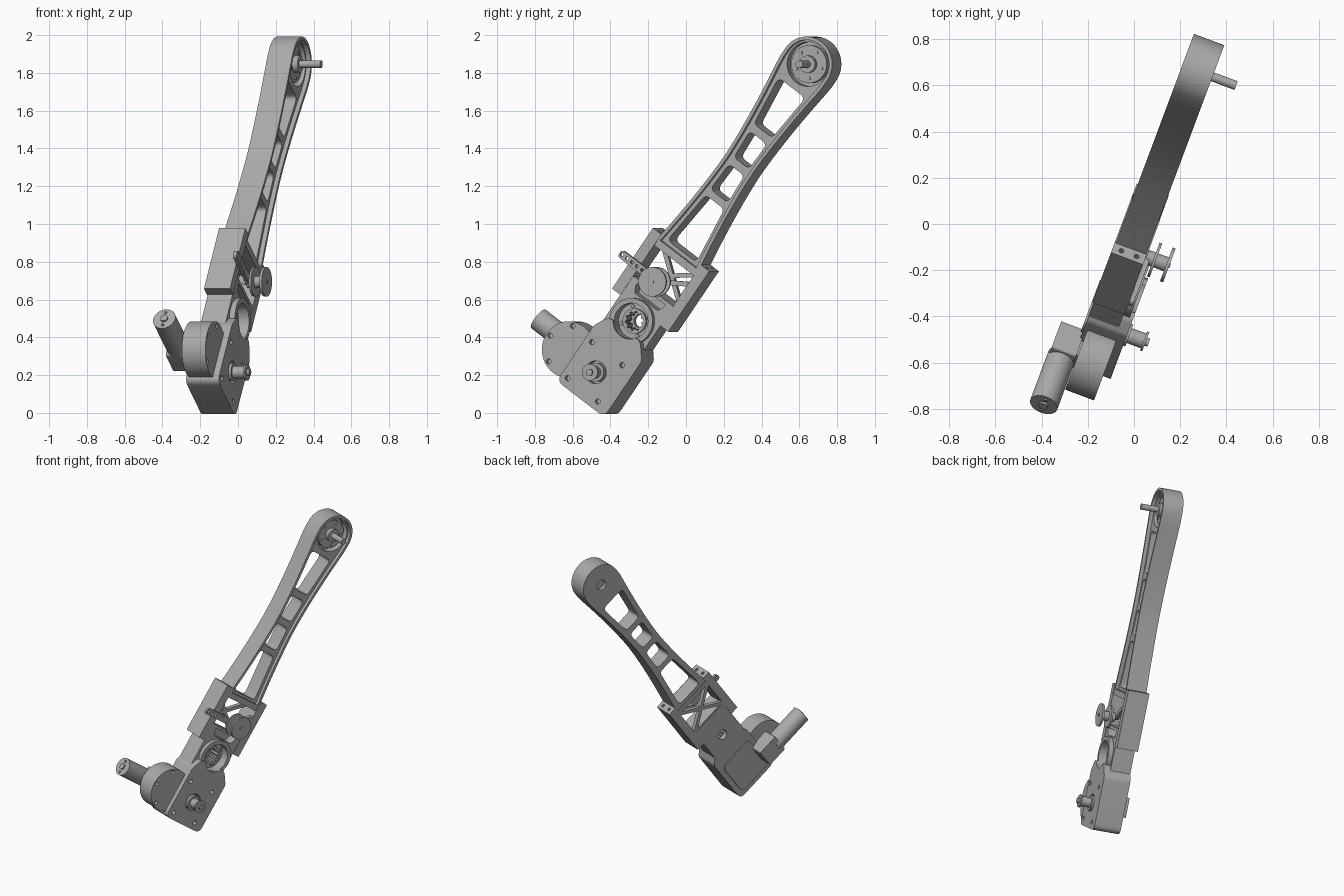
import bpy, bmesh
from math import sin, cos, pi, radians
from mathutils import Matrix, Vector

if "Cube" in bpy.data.objects:
    bpy.data.objects.remove(bpy.data.objects["Cube"])

# Single machined-metal colour
metal = bpy.data.materials.new("grey metal")
metal.use_nodes = True
metal.diffuse_color = (0.4, 0.4, 0.4, 1)
metal.node_tree.nodes["Principled BSDF"].inputs["Base Color"].default_value = (0.4, 0.4, 0.4, 1)

# Local frame: S runs up the arm, T across it, W out of the front plate
TURN, LEAN = radians(20.5), radians(54.25)
across = Vector((sin(TURN), cos(TURN), 0))
up = Vector((0, 0, 1))
S = across * cos(LEAN) + up * sin(LEAN)
T = -across * sin(LEAN) + up * cos(LEAN)
W = across.cross(up)
ORIGIN = across * -0.459 + up * 0.215
FRAME = Matrix((S, T, W)).transposed().to_4x4()
FRAME.translation = ORIGIN
LENGTH = 2.01


def finish(name, bm):
    mesh = bpy.data.meshes.new(name)
    bmesh.ops.recalc_face_normals(bm, faces=bm.faces[:])
    bm.to_mesh(mesh)
    bm.free()
    mesh.materials.append(metal)
    ob = bpy.data.objects.new(name, mesh)
    bpy.context.collection.objects.link(ob)
    ob.matrix_world = FRAME
    smooth(ob)
    return ob


def smooth(ob):
    ob.data.shade_smooth()
    ob.data.set_sharp_from_angle(angle=radians(30))


def prism(name, outline, w0, w1):
    bm = bmesh.new()
    face = bm.faces.new([bm.verts.new((s, t, w0)) for s, t in outline])
    ext = bmesh.ops.extrude_face_region(bm, geom=[face])
    moved = [v for v in ext["geom"] if isinstance(v, bmesh.types.BMVert)]
    bmesh.ops.translate(bm, vec=(0, 0, w1 - w0), verts=moved)
    return finish(name, bm)


def rounded(points, radius, steps=6):
    """Fillet every corner of a convex outline."""
    out, n = [], len(points)
    for i in range(n):
        p = Vector(points[i])
        a = (Vector(points[i - 1]) - p).normalized()
        b = (Vector(points[(i + 1) % n]) - p).normalized()
        half = a.angle(b) / 2
        reach = radius / (sin(half) / cos(half))
        for k in range(steps + 1):
            f = k / steps
            q = p + a * reach * (1 - f) ** 2 + b * reach * f ** 2
            out.append((q.x, q.y))
    return out


def circle(s, t, r, n=48):
    return [(s + r * cos(2 * pi * k / n), t + r * sin(2 * pi * k / n)) for k in range(n)]


def disc(name, s, t, r, w0, w1):
    return prism(name, circle(s, t, r), w0, w1)


def box(s0, s1, t0, t1):
    return [(s0, t0), (s1, t0), (s1, t1), (s0, t1)]


def cut(ob, cutters):
    for c in cutters:
        c.hide_render = True
        m = ob.modifiers.new("cut", 'BOOLEAN')
        m.operation, m.solver, m.object = 'DIFFERENCE', 'EXACT', c
    bpy.context.view_layer.update()
    dg = bpy.context.evaluated_depsgraph_get()
    mesh = bpy.data.meshes.new_from_object(ob.evaluated_get(dg))
    ob.modifiers.clear()
    ob.data = mesh
    for c in cutters:
        bpy.data.objects.remove(c)
    smooth(ob)
    return ob


def along_t(name, r, t0, t1, s, w):
    """Cylinder whose axis runs across the arm."""
    bm = bmesh.new()
    bmesh.ops.create_cone(bm, cap_ends=True, segments=40, radius1=r, radius2=r, depth=t1 - t0,
                          matrix=Matrix.Translation((s, (t0 + t1) / 2, w)) @ Matrix.Rotation(pi / 2, 4, 'X'))
    return finish(name, bm)


# Waisted arm with a round head
def half(s):
    return 0.092 + 0.054 * min(1, abs(s - 1.35) / 0.6) ** 1.6


def arm_outline(start, inset):
    ss = [start + (LENGTH - start) * k / 28 for k in range(28)]
    r = half(LENGTH) - inset
    arc = [(LENGTH + r * sin(pi * k / 28), -r * cos(pi * k / 28)) for k in range(29)]
    return [(s, inset - half(s)) for s in ss] + arc + [(s, half(s) - inset) for s in reversed(ss)]


BACK, FRONT = -0.045, 0.095
cutters = [prism("recess", arm_outline(0.77, 0.018), 0.07, 0.2),
           disc("head_recess", LENGTH, 0, 0.118, 0.02, 0.2),
           disc("rear_bore", LENGTH, 0, 0.036, -0.2, -0.02)]
for s0, s1 in ((0.79, 1.11), (1.15, 1.32), (1.365, 1.53), (1.575, 1.855)):
    a, b = half(s0) - 0.04, half(s1) - 0.04
    cutters.append(prism("pocket", rounded([(s0, -a), (s1, -b), (s1, b), (s0, a)], 0.03), -0.2, 0.3))
cut(prism("arm", arm_outline(0.73, 0), BACK, FRONT), cutters)

# Head pulley, screws and output shaft
disc("head_disc", LENGTH, 0, 0.1, 0.015, 0.055)
disc("head_hub", LENGTH, 0, 0.045, 0.05, 0.085)
disc("head_shaft", LENGTH, 0, 0.02, 0.05, 0.204)
for k in range(5):
    ang = 2 * pi * k / 5
    disc("head_screw", LENGTH + 0.075 * cos(ang), 0.075 * sin(ang), 0.009, 0.05, 0.062)

# Lower gearbox housing
cutters = [disc("shaft_recess", 0, 0, 0.06, 0.1, 0.3),
           disc("rear_bore", 0, 0, 0.035, -0.2, -0.02)]
for s in (-0.118, 0.118):
    for t in (-0.1, 0.11):
        cutters.append(disc("screw_hole", s, t, 0.014, 0.11, 0.3))
lower = [(-0.165, -0.178), (0.2, -0.178), (0.28, -0.11), (0.28, 0.11), (0.2, 0.152), (-0.165, 0.152)]
cut(prism("gearbox_housing", rounded(lower, 0.045), BACK, 0.14), cutters)
prism("gearbox_rear_plate", rounded(box(-0.13, 0.14, -0.14, 0.12), 0.04), -0.053, BACK)

# Upper gearbox neck with its bearing pocket
cutters = [disc("bearing_recess", 0.334, 0, 0.095, 0.06, 0.3),
           disc("bearing_bore", 0.334, 0, 0.06, -0.01, 0.3),
           disc("rear_bore", 0.334, 0, 0.035, -0.2, 0.1),
           prism("neck_pocket", rounded([(0.46, -0.08), (0.51, -0.105), (0.51, 0.105), (0.46, 0.08)], 0.012), 0.03, 0.3)]
neck = cut(prism("gearbox_neck", rounded([(0.1, -0.14), (0.53, -0.14), (0.53, 0.14), (0.1, 0.14)], 0.015),
                 BACK, FRONT), cutters)
cut(neck, [disc("housing_clearance", 0.334, 0, 0.094, 0.06, 0.3)])
ring = disc("bearing_rim", 0.334, 0, 0.122, 0.08, 0.125)
cut(ring, [disc("rim_bore", 0.334, 0, 0.095, 0, 0.3)])
bpy.context.view_layer.update()
cut(bpy.data.objects["gearbox_housing"], [disc("bearing_clearance", 0.334, 0, 0.096, 0.06, 0.3)])

# Toothed ring inside the bearing pocket
teeth = []
for k in range(40):
    r = 0.042 if k % 4 < 2 else 0.052
    teeth.append((0.334 + r * cos(pi * k / 20), r * sin(pi * k / 20)))
gear = disc("toothed_ring", 0.334, 0, 0.066, 0.0, 0.078)
cut(gear, [prism("teeth", teeth, -0.1, 0.2)])
for k in range(4):
    ang = pi * (k + 0.5) / 2
    disc("bearing_screw", 0.334 + 0.08 * cos(ang), 0.08 * sin(ang), 0.01, 0.055, 0.068)

# Drive shaft and its flanges
disc("drive_bearing", 0, 0, 0.05, 0.09, 0.15)
disc("drive_hub", 0, 0, 0.034, 0.14, 0.222)
disc("drive_flange", 0, 0, 0.044, 0.216, 0.226)
disc("drive_shaft", 0, 0, 0.018, 0.2, 0.24)

# Clamp bracket: two side plates, a cross-braced back
for side in (-1, 1):
    t0, t1 = sorted((side * 0.138, side * 0.196))
    rail = prism("bracket_side", box(0.405, 0.8, t0, t1), -0.05, 0.098)
    holes = []
    for w in (-0.01, 0.06):
        bm = bmesh.new()
        bmesh.ops.create_cone(bm, cap_ends=True, segments=20, radius1=0.011, radius2=0.011, depth=0.06,
                              matrix=Matrix.Translation((0.8, side * 0.167, w)) @ Matrix.Rotation(pi / 2, 4, 'Y'))
        holes.append(finish("rail_hole", bm))
    cut(rail, holes)
    prism("bracket_brace", [(0.5, -side * 0.15), (0.53, -side * 0.15), (0.76, side * 0.15), (0.73, side * 0.15)],
          -0.05, -0.02)
for s in (0.49, 0.735):
    prism("bracket_rib", box(s, s + 0.03, -0.14, 0.14), -0.05, -0.02)

# Belt tensioner: perforated strip and flanged roller
strip = prism("tension_strip", rounded(box(0.565, 0.61, -0.03, 0.265), 0.02), 0.098, 0.118)
cut(strip, [disc("strip_hole", 0.5875, 0.11 + 0.035 * k, 0.009, 0, 0.3) for k in range(5)])
disc("roller_hub", 0.59, 0, 0.032, 0.1, 0.2)
disc("roller_inner_flange", 0.59, 0, 0.078, 0.132, 0.144)
disc("roller_outer_flange", 0.59, 0, 0.078, 0.192, 0.206)
disc("roller_pin", 0.59, 0, 0.01, 0.2, 0.21)
prism("roller_support", [(0.575, 0), (0.605, 0), (0.69, -0.14), (0.66, -0.14)], 0.07, 0.1)

# Round gear case beside the gearbox
drum = disc("gear_case", 0, 0.205, 0.15, -0.028, 0.105)
cut(drum, [disc("case_hole", 0.128 * cos(a), 0.205 + 0.128 * sin(a), 0.013, 0.08, 0.2)
           for a in (radians(25), radians(90), radians(155))])

# Right-angle motor
prism("motor_mount", rounded(box(-0.068, 0.068, 0.1, 0.25), 0.012), -0.147, -0.035)
prism("motor_spacer", box(-0.05, 0.05, 0.1, 0.23), -0.05, -0.02)
along_t("motor_body", 0.062, 0.22, 0.498, -0.01, -0.092)
along_t("motor_boss", 0.02, 0.49, 0.508, -0.01, -0.092)
for s in (-0.05, 0.03):
    along_t("motor_terminal", 0.007, 0.49, 0.506, s, -0.092)
